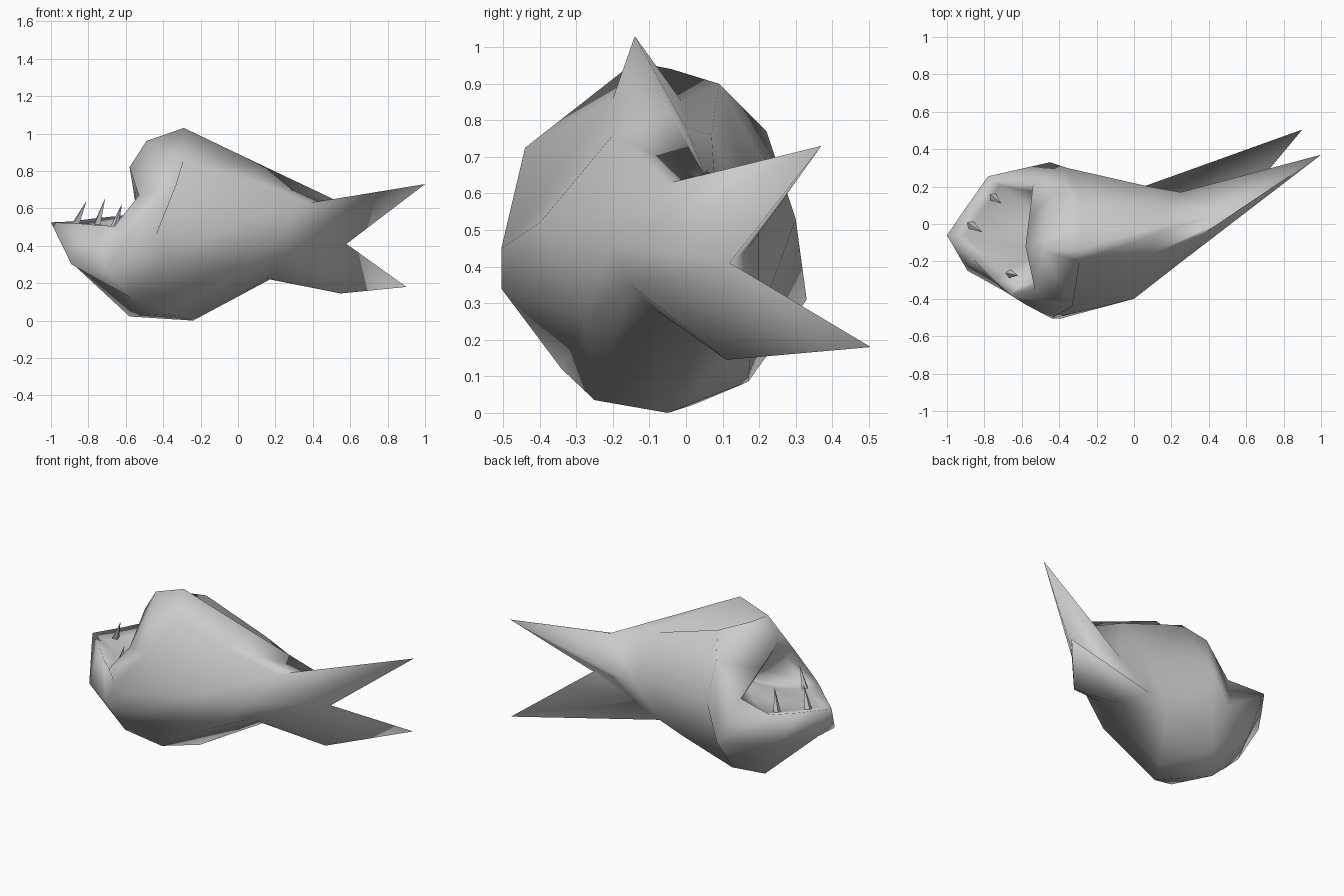
import bpy, bmesh
from mathutils import Vector

default = bpy.data.objects.get("Cube")
if default:
    bpy.data.objects.remove(default, do_unlink=True)


def make_material(name, colour):
    mat = bpy.data.materials.new(name)
    mat.use_nodes = True
    mat.diffuse_color = colour
    mat.node_tree.nodes["Principled BSDF"].inputs["Base Color"].default_value = colour
    return mat


grey = make_material("plain grey", (0.6, 0.6, 0.6, 1))


def finish(name, bm, crease_angle):
    """Turn a bmesh into a smooth shaded grey object."""
    bmesh.ops.recalc_face_normals(bm, faces=bm.faces)
    mesh = bpy.data.meshes.new(name)
    bm.to_mesh(mesh)
    bm.free()
    obj = bpy.data.objects.new(name, mesh)
    bpy.context.collection.objects.link(obj)
    mesh.materials.append(grey)
    bpy.ops.object.select_all(action="DESELECT")
    obj.select_set(True)
    bpy.context.view_layer.objects.active = obj
    bpy.ops.object.shade_smooth_by_angle(angle=crease_angle)
    return obj


def add_ring(bm, points):
    return [bm.verts.new(p) for p in points]


def bridge(bm, ring_a, ring_b):
    """Join two rings with the same number of points."""
    count = len(ring_a)
    for i in range(count):
        j = (i + 1) % count
        bm.faces.new((ring_a[i], ring_a[j], ring_b[j], ring_b[i]))


# Cross-sections: back ridge, groove, second ridge, +y flank, belly, -y flank, shoulder
mouth_rim = [(-.58, -.12, .82), (-.56, .04, .7), (-.54, .21, .57), (-.78, .255, .545),
             (-.89, .1, .53), (-1, -.06, .525), (-.86, -.19, .52), (-.75, -.3, .51),
             (-.66, -.38, .505), (-.53, -.35, .67)]
jaw = [(-.49, -.14, .96), (-.43, -.04, .94), (-.37, .22, .77), (-.45, .33, .31),
       (-.74, .15, .28), (-.88, -.1, .3), (-.89, -.25, .3), (-.7, -.355, .26),
       (-.58, -.43, .45), (-.33, -.44, .725)]
chest = [(-.29, -.14, 1.03), (-.27, -.01, .85), (-.29, .09, .9), (-.36, .3, .53),
         (-.45, .17, .085), (-.58, .02, .022), (-.57, -.34, .12), (-.39, -.505, .34),
         (-.44, -.505, .45), (-.29, -.2, .86)]
waist = [(.15, -.04, .82), (.16, 0, .78), (.15, .07, .76), (.08, .2, .52),
         (-.1, .18, .2), (-.24, -.05, 0), (-.37, -.25, .035), (0, -.28, .26),
         (0, -.4, .52), (.02, -.2, .76)]
tail_root = [(.53, .05, .64), (.5, .06, .635), (.47, .08, .61), (.25, .17, .45),
             (.05, .2, .27), (.17, .05, .22), (.2, -.08, .28), (.25, -.15, .35),
             (.25, -.205, .46), (.33, -.08, .62)]

# Body
body = bmesh.new()
rings = [add_ring(body, r) for r in (mouth_rim, jaw, chest, waist, tail_root)]
for front, back in zip(rings, rings[1:]):
    bridge(body, front, back)

# Forked tail growing out of the last ring
top, groove, top_l, left, low_l, keel, low_r, side_r, right, top_r = rings[-1]
upper_tip = body.verts.new((1, .37, .73))
lower_tip = body.verts.new((.9, .505, .18))
notch = body.verts.new((.58, .12, .41))
heel = body.verts.new((.55, .11, .145))
for face in ((top, groove, upper_tip), (groove, top_l, upper_tip), (top_l, left, upper_tip),
             (left, notch, upper_tip), (left, low_l, notch), (low_l, lower_tip, notch),
             (low_l, keel, lower_tip), (keel, heel, lower_tip), (keel, low_r, heel),
             (low_r, side_r, heel), (side_r, notch, heel), (side_r, right, notch),
             (notch, lower_tip, heel), (right, upper_tip, notch),
             (right, top_r, upper_tip), (top_r, top, upper_tip)):
    body.faces.new(face)

# Mouth interior, shrinking from the rim to the throat
throat = Vector((-.36, -.07, .56))
previous = rings[0]
for amount, drop in ((.15, .025), (.5, .05), (.85, .03)):
    ring = add_ring(body, [Vector(p).lerp(throat, amount) - Vector((0, 0, drop))
                           for p in mouth_rim])
    bridge(body, previous, ring)
    previous = ring
body.faces.new(previous)
finish("fish_body", body, 3.1)


def make_tooth(name, base, tip):
    """Slim four-sided spike from base to tip."""
    base, tip = Vector(base), Vector(tip)
    axis = tip - base
    bm = bmesh.new()
    bmesh.ops.create_cone(bm, cap_ends=True, segments=4, radius1=.026, radius2=0,
                          depth=axis.length)
    turn = axis.to_track_quat("Z", "Y")
    for v in bm.verts:
        v.co = turn @ v.co + (base + tip) / 2
    finish(name, bm, 1)


# Lower teeth
for name, base, tip in (("left_tooth", (-.76, .15, .49), (-.71, .11, .655)),
                        ("front_tooth", (-.88, 0, .49), (-.81, -.045, .64)),
                        ("right_tooth", (-.67, -.265, .47), (-.62, -.275, .625))):
    make_tooth(name, base, tip)
